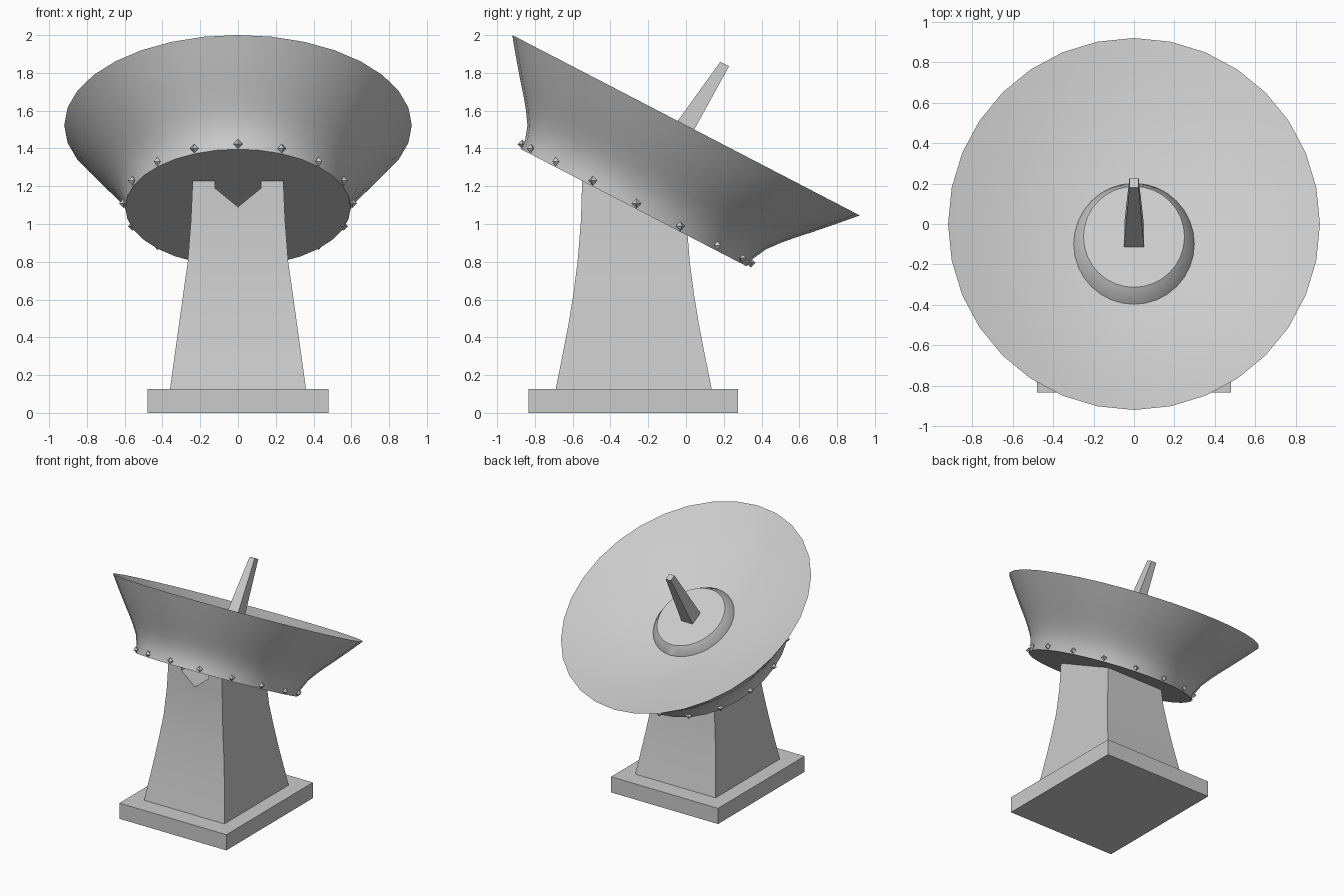
import bpy, bmesh, math
from math import sin, cos, pi

if "Cube" in bpy.data.objects:
    bpy.data.objects.remove(bpy.data.objects["Cube"])

SLOPE = 0.519   # tilt of the dish plane: z falls as y grows
LEAN = 0.476    # drift of the dish axis in y per unit of height
RIM = 1.523     # height of the rim centre


def tilt(x, y, h):
    """Place a point of the dish system (x, y around its axis, height h)."""
    py = y + LEAN * (h - RIM)
    return (x, py, h - SLOPE * py)


def loft(name, rings, caps=(True, True), smooth=None):
    """Skin a list of closed rings of points."""
    bm = bmesh.new()
    rows = [[bm.verts.new(p) for p in ring] for ring in rings]
    n = len(rows[0])
    for a, b in zip(rows, rows[1:]):
        for i in range(n):
            j = (i + 1) % n
            bm.faces.new((a[i], a[j], b[j], b[i]))
    if caps[0]:
        bm.faces.new(rows[0][::-1])
    if caps[1]:
        bm.faces.new(rows[-1])
    bmesh.ops.recalc_face_normals(bm, faces=bm.faces)
    me = bpy.data.meshes.new(name)
    bm.to_mesh(me)
    bm.free()
    ob = bpy.data.objects.new(name, me)
    bpy.context.collection.objects.link(ob)
    if smooth:
        bpy.ops.object.select_all(action='DESELECT')
        bpy.context.view_layer.objects.active = ob
        ob.select_set(True)
        bpy.ops.object.shade_smooth_by_angle(angle=math.radians(smooth))
    return ob


def circle(h, r, n=32):
    return [tilt(r * cos(2 * pi * i / n), r * sin(2 * pi * i / n), h) for i in range(n)]


def rect(x, y0, y1, z):
    return [(-x, y0, z), (x, y0, z), (x, y1, z), (-x, y1, z)]


def square(h, s):
    return [tilt(x, y, h) for x, y in ((-s, -s), (s, -s), (s, s), (-s, s))]


# Base slab
loft("base_slab", [rect(0.48, -0.835, 0.275, 0), rect(0.48, -0.835, 0.275, 0.127)])

# Flared pedestal
profile = [(0.12, 0.361, 0.414), (0.30, 0.336, 0.378), (0.465, 0.313, 0.346),
           (0.63, 0.29, 0.319), (0.80, 0.266, 0.297), (1.02, 0.249, 0.279), (1.23, 0.24, 0.273)]
pedestal = loft("pedestal", [rect(x, -0.277 - d, -0.277 + d, z) for z, x, d in profile], smooth=30)

# V notch cut into the front of the pedestal top
notch = [(-0.122, 1.3), (-0.122, 1.19), (0, 1.09), (0.122, 1.19), (0.122, 1.3)]
cutter = loft("notch_cutter", [[(x, y, z) for x, z in notch] for y in (-0.7, -0.2)])
cutter.hide_render = True
cutter.hide_set(True)
cut = pedestal.modifiers.new("notch", 'BOOLEAN')
cut.operation = 'DIFFERENCE'
cut.solver = 'EXACT'
cut.object = cutter

# Dish: closed underside, flared outer wall, shallow inner bowl
outer = [(0.943, 0.597), (1.0, 0.603), (1.087, 0.632), (1.16, 0.674),
         (1.23, 0.72), (1.30, 0.77), (1.42, 0.852), (RIM, 0.92)]
inner = [(1.29 + 0.233 * (r / 0.92) ** 2, r) for r in (0.8, 0.65, 0.5, 0.35, 0.2)]
loft("dish", [circle(h, r) for h, r in outer + inner], smooth=40)

# Receiver hub and tapered feed mast
loft("hub", [circle(1.28, 0.305), circle(1.32, 0.298), circle(1.39, 0.25)], smooth=30)
loft("feed_mast", [square(1.37, 0.051), square(1.953, 0.023)])

# Ring of rivets around the lower edge
for k in range(16):
    a = 2 * pi * k / 16
    bpy.ops.mesh.primitive_cone_add(vertices=4, radius1=0.027, radius2=0, depth=0.027)
    rivet = bpy.context.object
    rivet.name = f"rivet_{k + 1:02d}"
    bm = bmesh.new()
    c = tilt(0.605 * cos(a), 0.605 * sin(a), 0.973)
    pts = [bm.verts.new((c[0] + s * 0.025 * u[0], c[1] + s * 0.025 * u[1], c[2] + s * 0.025 * u[2]))
           for s in (1, -1)
           for u in ((cos(a), sin(a), 0), (-sin(a), cos(a), 0), (0, 0, 1))]
    bmesh.ops.convex_hull(bm, input=pts)
    bm.to_mesh(rivet.data)
    bm.free()
